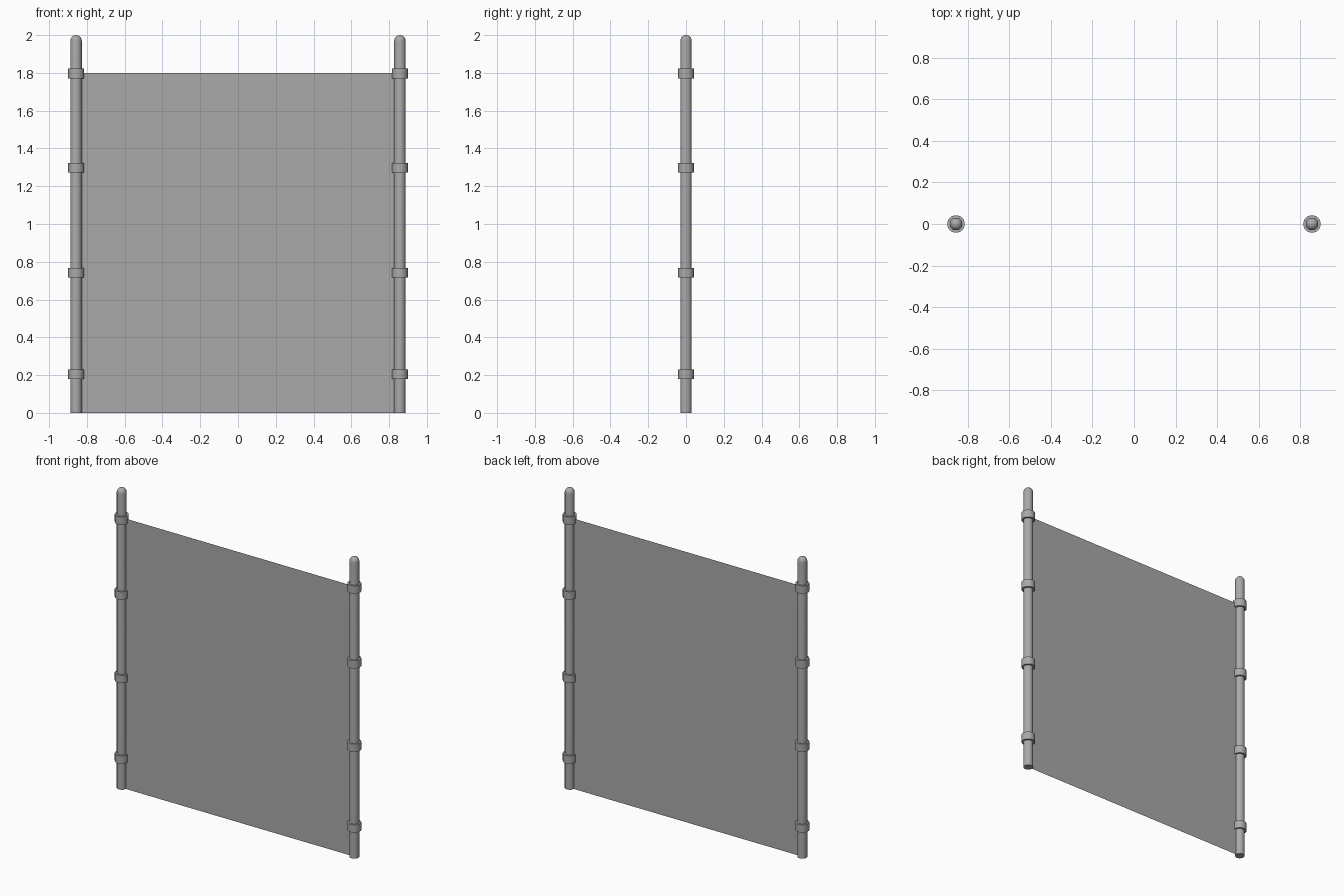
import bpy, bmesh, math

cube = bpy.data.objects.get("Cube")
if cube:
    bpy.data.objects.remove(cube, do_unlink=True)


def make_material(name, value):
    mat = bpy.data.materials.new(name)
    mat.use_nodes = True
    color = (value, value, value, 1)
    mat.diffuse_color = color
    mat.node_tree.nodes["Principled BSDF"].inputs["Base Color"].default_value = color
    return mat


grey = make_material("grey", 0.4)


def lathe(name, profile, x, sides):
    """Spin a closed (radius, height) profile around a vertical axis."""
    bm = bmesh.new()
    verts = [bm.verts.new((r, 0, z)) for r, z in profile]
    edges = [bm.edges.new(pair) for pair in zip(verts, verts[1:])]
    bmesh.ops.spin(bm, geom=verts + edges, cent=(0, 0, 0), axis=(0, 0, 1),
                   angle=math.tau, steps=sides)
    bmesh.ops.remove_doubles(bm, verts=bm.verts, dist=0.0001)
    bmesh.ops.recalc_face_normals(bm, faces=bm.faces)
    return finish(name, bm, (x, 0, 0))


def finish(name, bm, location):
    mesh = bpy.data.meshes.new(name)
    bm.to_mesh(mesh)
    bm.free()
    mesh.materials.append(grey)
    obj = bpy.data.objects.new(name, mesh)
    obj.location = location
    bpy.context.collection.objects.link(obj)
    bpy.ops.object.select_all(action='DESELECT')
    obj.select_set(True)
    bpy.context.view_layer.objects.active = obj
    bpy.ops.object.shade_smooth_by_angle(angle=math.radians(35))
    return obj


POST_X, POST_R, HEIGHT = 0.857, 0.03, 2.0
COLLAR_R, COLLAR_H = 0.042, 0.052

# Domed post outline, from the bottom centre up to the tip
post_profile = [(0, 0), (POST_R, 0)]
for i in range(7):
    a = i / 6 * math.pi / 2
    post_profile.append((POST_R * math.cos(a), HEIGHT - POST_R + POST_R * math.sin(a)))

for side, x in (("left", POST_X), ("right", -POST_X)):
    lathe(side + "_post", post_profile, x, 24)
    # Collars clamping the sheet to the post
    for n, z in enumerate((0.205, 0.742, 1.298, 1.796)):
        lo, hi = z - COLLAR_H / 2, z + COLLAR_H / 2
        ring = [(POST_R, lo), (COLLAR_R, lo), (COLLAR_R, hi), (POST_R, hi)]
        lathe(f"{side}_collar_{n + 1}", ring, x, 24)

# Thin sheet stretched between the posts
bm = bmesh.new()
bm.faces.new([bm.verts.new((x, 0, z)) for x, z in
              ((-POST_X, 0), (POST_X, 0), (POST_X, 1.8), (-POST_X, 1.8))])
finish("sheet", bm, (0, 0, 0))
